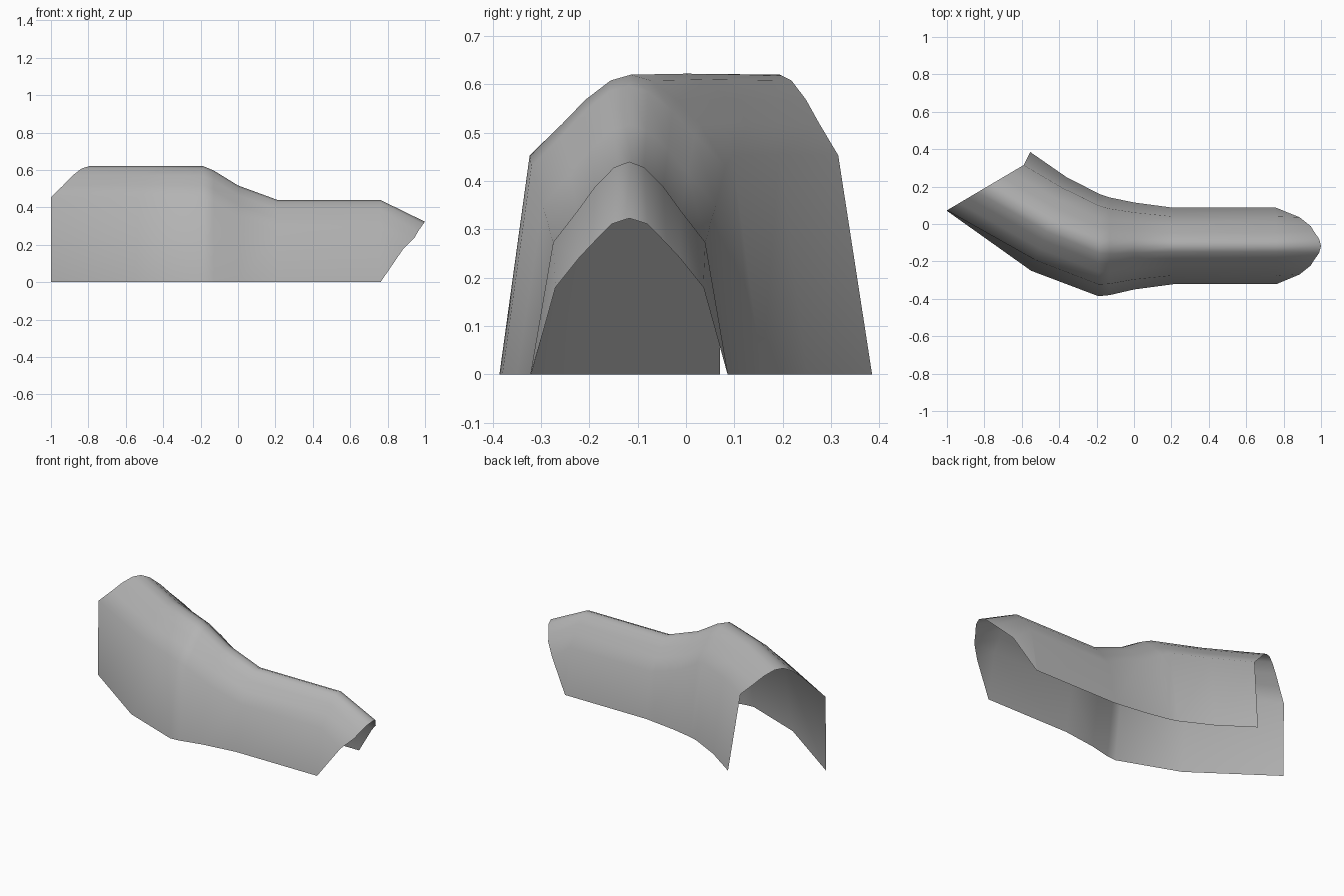
import bpy, bmesh
from mathutils import Vector

if "Cube" in bpy.data.objects:
    bpy.data.objects.remove(bpy.data.objects["Cube"])

# Upper arch: (position across the shoulders 0..1, rise above shoulder)
HALF = [(0.0, 0.0), (0.16, 0.065), (0.275, 0.115), (0.4, 0.155)]
ARCH = HALF + [(0.5, 0.167)] + [(1 - t, r) for t, r in reversed(HALF)]


def ring(near, far, shoulder, s_near=None, s_far=None):
    """Open arch section from near foot over the crown to far foot."""
    n, f = Vector((*near, 0)), Vector((*far, 0))
    a = Vector((*s_near, 0)) if s_near else n.lerp(f, 0.115)
    b = Vector((*s_far, 0)) if s_far else f.lerp(n, 0.115)
    up = Vector((0, 0, 1))
    return [n] + [a.lerp(b, t) + up * (shoulder + r) for t, r in ARCH] + [f]


# Sections along the bent path, wide end first
rings = [
    ring((-1, 0.07), (-0.555, 0.385), 0.453, (-1, 0.073), (-0.59, 0.315)),
    ring((-0.55, -0.25), (-0.36, 0.25), 0.455),
    ring((-0.19, -0.386), (-0.18, 0.158), 0.453),
    ring((-0.13, -0.38), (-0.13, 0.142), 0.43),
    ring((0.0, -0.35), (0.0, 0.115), 0.35),
    ring((0.21, -0.322), (0.21, 0.087), 0.273),
    ring((0.76, -0.322), (0.76, 0.087), 0.273),
]

# Hooded narrow end: (half width, x, z), mirrored about its centre line
lip = [(0.203, 0.762, 0), (0.153, 0.885, 0.18), (0.105, 0.945, 0.24),
       (0.077, 0.962, 0.27), (0.037, 0.99, 0.311)]
cy = -0.117
rings.append([Vector((x, cy - w, z)) for w, x, z in lip]
             + [Vector((1, cy, 0.323))]
             + [Vector((x, cy + w, z)) for w, x, z in reversed(lip)])

# Loft the sections into one thin shell
bm = bmesh.new()
rows = [[bm.verts.new(p) for p in r] for r in rings]
for r0, r1 in zip(rows, rows[1:]):
    for i in range(len(r0) - 1):
        bm.faces.new((r0[i], r1[i], r1[i + 1], r0[i + 1]))
me = bpy.data.meshes.new("arched_shell")
bm.to_mesh(me)
bm.free()
shell = bpy.data.objects.new("arched_shell", me)
bpy.context.collection.objects.link(shell)

# Mid-grey finish
grey = bpy.data.materials.new("mid_grey")
grey.diffuse_color = (0.45, 0.45, 0.45, 1)
grey.use_nodes = True
grey.node_tree.nodes["Principled BSDF"].inputs["Base Color"].default_value = grey.diffuse_color
me.materials.append(grey)

bpy.context.view_layer.objects.active = shell
shell.select_set(True)
bpy.ops.object.shade_smooth_by_angle(angle=1.2)
